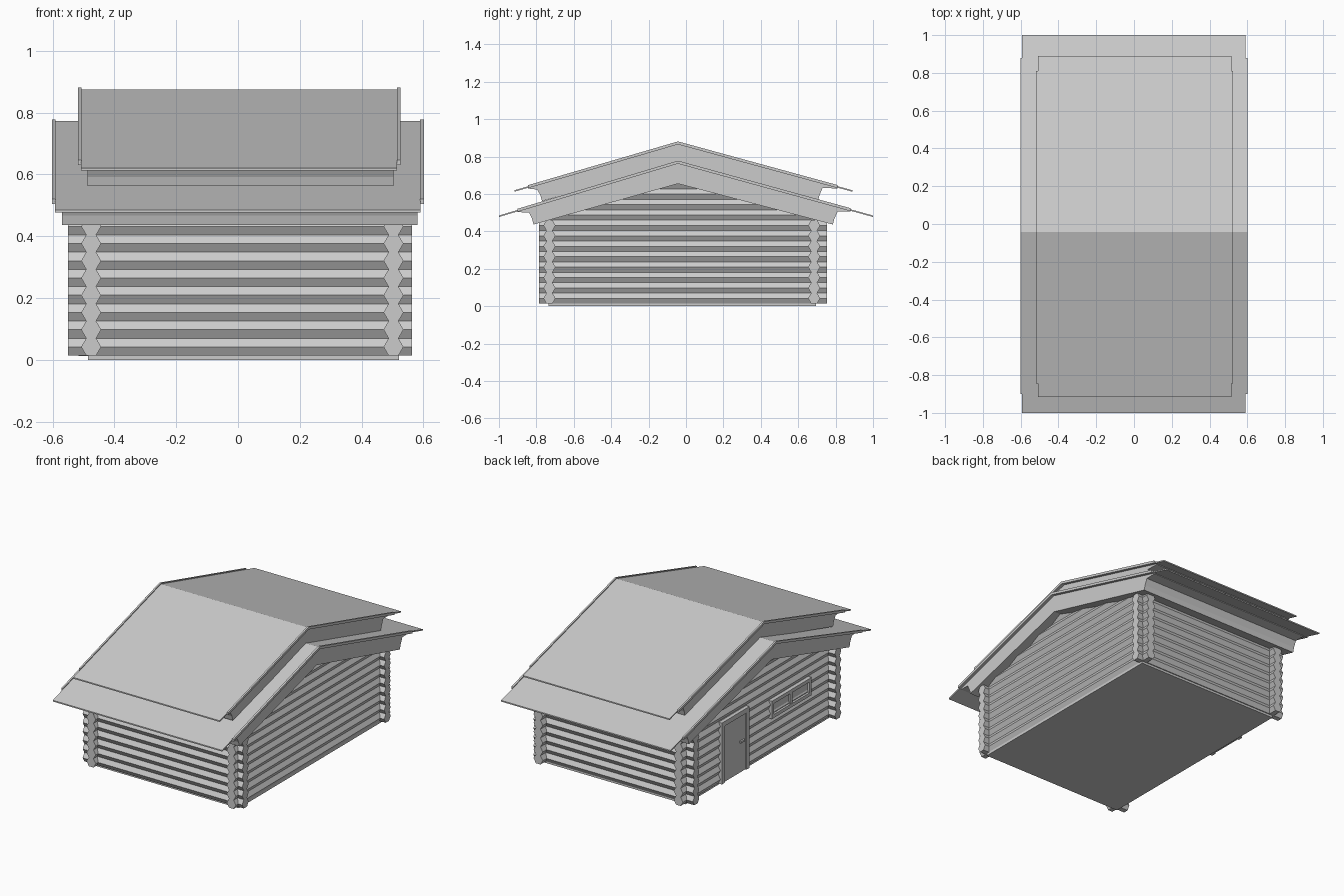
import bpy
import bmesh
import math
from mathutils import Vector

cube = bpy.data.objects.get("Cube")
if cube:
    bpy.data.objects.remove(cube, do_unlink=True)

grey = bpy.data.materials.new("plain grey")
grey.use_nodes = True
tone = (0.6, 0.6, 0.6, 1)
grey.diffuse_color = tone
grey.node_tree.nodes["Principled BSDF"].inputs["Base Color"].default_value = tone

RIDGE = -0.043          # y of the ridge
PITCH = 0.0557          # height of one log course
RADIUS = PITCH / math.sqrt(3)
FIRST = 0.042           # height of the lowest log centre
WALL_X = (-0.475, 0.503)
WALL_Y = (-0.73, 0.685)
NOTCH = 0.06            # log ends stick out past the corners


def finish(name, bm):
    bmesh.ops.recalc_face_normals(bm, faces=bm.faces)
    mesh = bpy.data.meshes.new(name)
    bm.to_mesh(mesh)
    bm.free()
    mesh.materials.append(grey)
    obj = bpy.data.objects.new(name, mesh)
    bpy.context.collection.objects.link(obj)
    return obj


def add_prism(bm, ring, offset):
    """Extrude a closed ring of points along an offset."""
    face = bm.faces.new([bm.verts.new(p) for p in ring])
    grown = bmesh.ops.extrude_face_region(bm, geom=[face], use_keep_orig=True)
    moved = [v for v in grown["geom"] if isinstance(v, bmesh.types.BMVert)]
    bmesh.ops.translate(bm, verts=moved, vec=offset)


def profile_x(name, outline, x0, x1):
    """Extrude a (y, z) outline from x0 to x1."""
    bm = bmesh.new()
    add_prism(bm, [(x0, y, z) for y, z in outline], Vector((x1 - x0, 0, 0)))
    return finish(name, bm)


def box(name, x, y, z):
    outline = [(y[0], z[0]), (y[1], z[0]), (y[1], z[1]), (y[0], z[1])]
    return profile_x(name, outline, *x)


def add_log(bm, start, end):
    """Six-sided log with flat top and bottom."""
    start, end = Vector(start), Vector(end)
    run = end - start
    side = run.normalized().cross(Vector((0, 0, 1)))
    ring = []
    for i in range(6):
        a = math.radians(60 * i)
        ring.append(start + RADIUS * (side * math.cos(a) + Vector((0, 0, math.sin(a)))))
    add_prism(bm, ring, run)


def roof_height(y, eaves, ridge_z, eave_z):
    end = eaves[0] if y < RIDGE else eaves[1]
    return ridge_z - (ridge_z - eave_z) * (y - RIDGE) / (end - RIDGE)


def band(ys, surface, lift, thick):
    """Closed gable-shaped strip following a roof surface."""
    line = [(y, surface(y) + lift) for y in (ys[0], RIDGE, ys[1])]
    return line + [(y, z - thick) for y, z in reversed(line)]


def build_roof(name, eaves, ridge_z, eave_z, panel_x, trim_x, trim_y, body_x,
               foot_y, foot_z, body_ridge):
    surface = lambda y: roof_height(y, eaves, ridge_z, eave_z)
    # Thin sheet
    profile_x(name + "_sheet", band(eaves, surface, 0, 0.008), *panel_x)
    # Raised trim on both gable edges
    for side, x0, x1 in (("right", trim_x[0], panel_x[0] + 0.001),
                         ("left", panel_x[1] - 0.001, trim_x[1])):
        profile_x(f"{name}_{side}_trim", band(trim_y, surface, 0.006, 0.016), x0, x1)
    # Gable body with notched ends, tucked under the sheet
    tips = []
    for foot, tip in zip(foot_y, trim_y):
        out = 1 if tip > foot else -1
        tips.append([(foot, foot_z), (foot + out * 0.008, foot_z + 0.03),
                     (foot + out * 0.025, surface(foot + out * 0.025) - 0.032),
                     (tip, surface(tip) - 0.012), (tip, surface(tip) - 0.004)])
    outline = ([(RIDGE, body_ridge)] + tips[1] + [(RIDGE, ridge_z - 0.004)]
               + tips[0][::-1])
    profile_x(name + "_body", outline, *body_x)


# Floor slab
box("floor", (-0.485, 0.52), (-0.735, 0.695), (0, 0.02))

# Front and back walls
for name, y in zip(("front_wall_logs", "back_wall_logs"), WALL_Y):
    bm = bmesh.new()
    for k in range(8):
        z = FIRST + k * PITCH
        add_log(bm, (WALL_X[0] - 0.075, y, z), (WALL_X[1] + NOTCH, y, z))
    finish(name, bm)

# Gable walls, shortening under the roof
for name, x in zip(("right_gable_logs", "left_gable_logs"), WALL_X):
    bm = bmesh.new()
    for k in range(12):
        z = FIRST + k * PITCH
        y0, y1 = WALL_Y[0] - 0.055, WALL_Y[1] + 0.07
        if k > 7:
            half = (0.705 - z) / 0.28
            y0, y1 = RIDGE - half, RIDGE + half
        add_log(bm, (x, y0, z), (x, y1, z))
    finish(name, bm)

# Two stacked roofs
build_roof("lower_roof", (-1, 1), 0.772, 0.485, (-0.592, 0.59), (-0.602, 0.602),
           (-0.9, 0.88), (-0.57, 0.58), (-0.815, 0.785), 0.437, 0.655)
build_roof("upper_roof", (-0.917, 0.89), 0.875, 0.62, (-0.508, 0.515), (-0.518, 0.525),
           (-0.845, 0.81), (-0.487, 0.503), (-0.77, 0.705), 0.562, 0.765)


def opening(name, y, z, bar, sill):
    """Framed opening on the right gable wall."""
    x = (-0.516, -0.47)
    for part, end in (("front_jamb", y[0]), ("back_jamb", y[1] - bar)):
        box(f"{name}_{part}", x, (end, end + bar), z)
    box(name + "_head", x, y, (z[1] - bar, z[1]))
    if sill:
        box(name + "_sill", x, y, (z[0], z[0] + bar))


# Door with handle
opening("door", (0.105, 0.38), (0.013, 0.4), 0.03, False)
box("door_leaf", (-0.508, -0.47), (0.13, 0.355), (0.013, 0.375))
box("door_handle", (-0.518, -0.505), (0.15, 0.19), (0.2, 0.212))

# Window with two panes
opening("window", (-0.515, -0.12), (0.235, 0.347), 0.022, True)
box("window_pane", (-0.502, -0.47), (-0.5, -0.135), (0.25, 0.335))
box("window_mullion", (-0.513, -0.47), (-0.33, -0.305), (0.24, 0.34))
